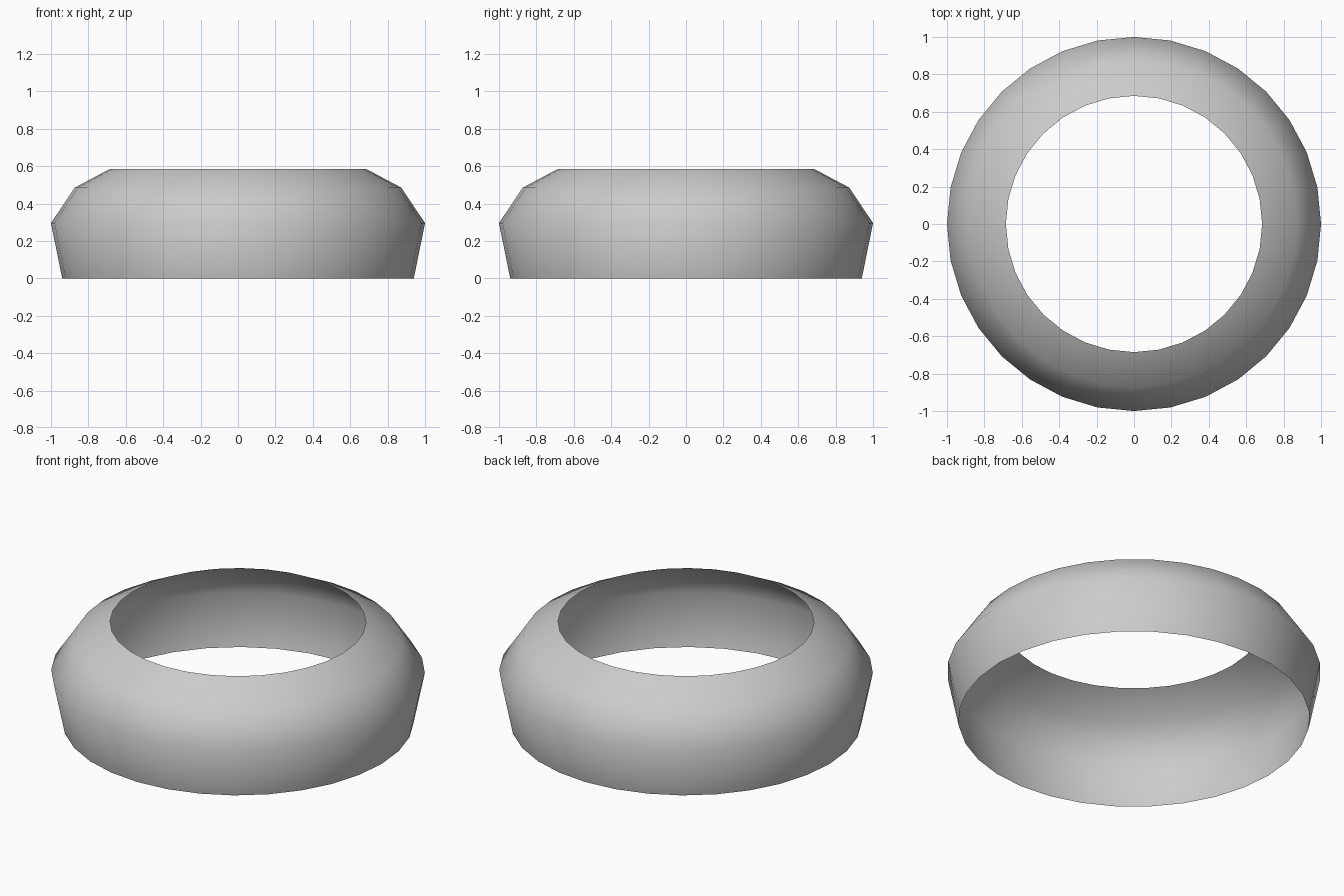
import bpy, bmesh
from math import cos, sin, tau

if "Cube" in bpy.data.objects:
    bpy.data.objects.remove(bpy.data.objects["Cube"])

SEGMENTS = 32
# Open wall profile as (radius, height), from bottom rim to top rim
PROFILE = [(0.94, 0.0), (1.0, 0.295), (0.873, 0.485), (0.685, 0.585)]

# Open ring shell: revolve the profile around z
bm = bmesh.new()
rings = [[bm.verts.new((r * cos(tau * i / SEGMENTS), r * sin(tau * i / SEGMENTS), z))
          for i in range(SEGMENTS)] for r, z in PROFILE]
for low, high in zip(rings, rings[1:]):
    for i in range(SEGMENTS):
        j = (i + 1) % SEGMENTS
        face = bm.faces.new((low[i], low[j], high[j], high[i]))
        face.smooth = True

mesh = bpy.data.meshes.new("ring_shell")
bm.to_mesh(mesh)
bm.free()
bpy.context.collection.objects.link(bpy.data.objects.new("ring_shell", mesh))
